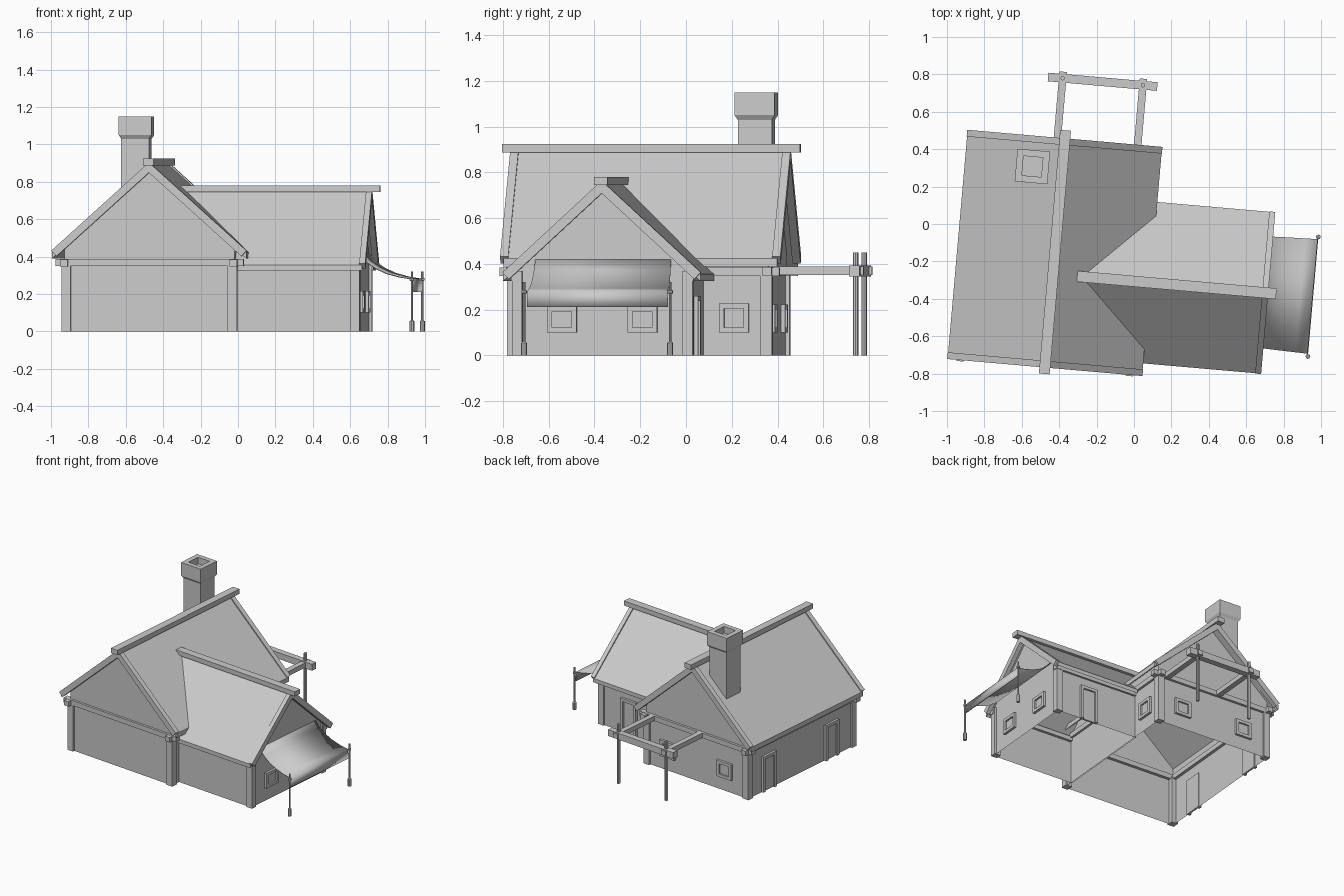
import bpy, bmesh
from math import radians, cos, sin, pi
from mathutils import Matrix, Vector

if "Cube" in bpy.data.objects:
    bpy.data.objects.remove(bpy.data.objects["Cube"])

TURN = Matrix.Rotation(radians(-5), 4, 'Z')   # whole house is turned slightly


def finish(name, bm, normals=True):
    if normals:
        bmesh.ops.recalc_face_normals(bm, faces=bm.faces)
    bm.transform(TURN)
    me = bpy.data.meshes.new(name)
    bm.to_mesh(me)
    bm.free()
    ob = bpy.data.objects.new(name, me)
    bpy.context.collection.objects.link(ob)
    return ob


def boxes(name, spans):
    bm = bmesh.new()
    for x0, x1, y0, y1, z0, z1 in spans:
        m = Matrix.Translation(((x0 + x1) / 2, (y0 + y1) / 2, (z0 + z1) / 2))
        m = m @ Matrix.Diagonal((x1 - x0, y1 - y0, z1 - z0, 1))
        bmesh.ops.create_cube(bm, size=1, matrix=m)
    return finish(name, bm)


def prism(name, pts, vec):
    bm = bmesh.new()
    f = bm.faces.new([bm.verts.new(p) for p in pts])
    r = bmesh.ops.extrude_face_region(bm, geom=[f], use_keep_orig=True)
    bmesh.ops.translate(bm, vec=vec, verts=[g for g in r['geom'] if isinstance(g, bmesh.types.BMVert)])
    return finish(name, bm)


def lathe(name, x, y, prof, n=8):
    bm = bmesh.new()
    rings = [[bm.verts.new((x + r * cos(2 * pi * i / n), y + r * sin(2 * pi * i / n), z)) for i in range(n)]
             for r, z in prof]
    for a, b in zip(rings, rings[1:]):
        for i in range(n):
            bm.faces.new((a[i], a[(i + 1) % n], b[(i + 1) % n], b[i]))
    bm.faces.new(rings[0])
    bm.faces.new(rings[-1])
    return finish(name, bm)


def shell(name, place, a0, a1, half, top, eave):
    # open-bottomed walls with gables; place(along, across, z)
    bm = bmesh.new()
    prof = [(-half, 0), (-half, eave), (0, top), (half, eave), (half, 0)]
    A = [bm.verts.new(place(a0, w, z)) for w, z in prof]
    B = [bm.verts.new(place(a1, w, z)) for w, z in prof]
    bm.faces.new(A)
    bm.faces.new(B[::-1])
    for i in (0, 3):
        bm.faces.new((A[i], B[i], B[i + 1], A[i + 1]))
    return finish(name, bm)


def opening(name, wall, pos, axis, sign, z0, z1, w, door=False):
    # frame and pane standing slightly proud of a wall
    t, h = 0.022, w / 2
    parts = [(-h, -h + t, z0, z1, .018), (h - t, h, z0, z1, .018), (-h, h, z1 - t, z1, .018),
             (-h + t, h - t, z0, z1 - t, .005)]
    if not door:
        parts.append((-h, h, z0, z0 + t, .018))
    out = []
    for a, b, c, d, depth in parts:
        lo, hi = sorted((wall - sign * .008, wall + sign * depth))
        out.append((lo, hi, pos + a, pos + b, c, d) if axis == 'x' else (pos + a, pos + b, lo, hi, c, d))
    boxes(name, out)


CX, CY = -0.408, -0.305          # ridge lines of main house and wing


def main(a, w, z):
    return Vector((CX + w, a, z))


def wing(a, w, z):
    return Vector((a, CY + w, z))


# walls
shell("main_walls", main, -.765, .365, .457, .865, .45)
shell("wing_walls", wing, .04, .70, .385, .725, .37)

# corner posts
P = .05
boxes("main_corner_posts", [(x, x + P, y, y + P, 0, .36) for x in (-.88, .012) for y in (-.78, .332)])
boxes("wing_corner_posts", [(.664, .714, y, y + .045, 0, .37) for y in (-.702, .047)])

# wall plates with projecting ends
boxes("main_plates_across", [(-.912, .098, y, y + .04, .35, .387) for y in (-.782, .343)])
boxes("main_plates_along", [(x, x + .04, -.812, .415, .348, .385) for x in (-.883, .025)])
boxes("wing_plates", [(.04, .72, y, y + .035, .325, .358) for y in (-.705, .06)])


# roofs: slope slabs, verge boards and ridge beams
def roof(name, place, half, top, eave, th, a_top0, a_eave0, a1, verges, ridge):
    for s, side in ((-1, "a"), (1, "b")):
        prism(f"{name}_roof_{side}",
              [place(a_top0, 0, top), place(a1, 0, top), place(a1, s * half, eave), place(a_eave0, s * half, eave)],
              (0, 0, -th))
    for v0, v1 in verges:
        H, T, E = half + .002, top + .012, eave + .008
        prof = [(-H, E), (0, T), (H, E), (H - .028, E - .03), (0, T - .055), (-H + .028, E - .03)]
        prism(f"{name}_verge_board", [place(v0, w, z) for w, z in prof], place(v1, 0, 0) - place(v0, 0, 0))
    r0, r1, rz0, rz1 = ridge
    prism(f"{name}_ridge_beam",
          [place(r0, w, z) for w, z in ((-.029, rz0), (.029, rz0), (.029, rz1), (-.029, rz1))],
          place(r1, 0, 0) - place(r0, 0, 0))


roof("main", main, .522, .892, .424, .035, -.79, -.79, .41,
     [(-.806, -.77), (.388, .424)], (-.84, .467, .888, .925))
roof("wing", wing, .433, .752, .355, .03, -.27, .06, .73,
     [(.715, .747)], (-.278, .79, .745, .78))

# chimney: shaft, flared cap and sunken flue
bm = bmesh.new()
rings = []
for h, z in ((.075, .5), (.075, 1.03), (.0875, 1.05), (.0875, 1.15), (.052, 1.15), (.052, 1.10)):
    rings.append([bm.verts.new((-.568 + sx * h, .259 + sy * h, z))
                  for sx, sy in ((-1, -1), (1, -1), (1, 1), (-1, 1))])
for a, b in zip(rings, rings[1:]):
    for i in range(4):
        bm.faces.new((a[i], a[(i + 1) % 4], b[(i + 1) % 4], b[i]))
bm.faces.new(rings[-1])
finish("chimney", bm)

# windows and doors
for v in (-.483, -.129):
    opening("wing_window", .70, v, 'x', 1, .10, .215, .13)
opening("main_side_window", .049, .216, 'x', 1, .10, .228, .13)
for u in (-.15, -.66):
    opening("main_back_window", .365, u, 'y', 1, .10, .222, .13)
for v in (.15, -.52):
    opening("main_left_door", -.865, v, 'x', -1, 0, .27, .14, True)
opening("wing_back_door", .08, .44, 'y', 1, 0, .26, .14, True)

# awning cloth with hanging flap
prof = [(.70, .42), (.74, .375), (.79, .34), (.85, .312), (.92, .293), (.985, .282), (.988, .212)]
bm = bmesh.new()
rows = []
for i, (u, z) in enumerate(prof):
    e = .012 * i / 6
    rows.append([bm.verts.new((u, y, z)) for y in (-.60 - e, -.005 + e)])
for a, b in zip(rows, rows[1:]):
    bm.faces.new((a[0], b[0], b[1], a[1]))
cloth = finish("awning_cloth", bm)
mod = cloth.modifiers.new("thickness", 'SOLIDIFY')
mod.thickness = .005
bpy.context.view_layer.objects.active = cloth
cloth.select_set(True)
bpy.ops.object.shade_smooth_by_angle(angle=radians(35))
cloth.select_set(False)

# awning poles with thick feet and collars
for v in (-.624, .017):
    lathe("awning_pole", .988, v, [(.013, 0), (.013, .055), (.006, .06), (.006, .27), (.012, .272),
                                   (.012, .284), (.006, .286), (.006, .32)])

# pergola at the back
boxes("pergola_cross_beam", [(-.526, .06, .72, .766, .345, .393)])
boxes("pergola_rafters", [(u - .02, u + .02, .36, .778, .352, .388) for u in (-.448, -.017)])
for u in (-.448, -.017):
    lathe("pergola_post", u, .743, [(.012, 0), (.012, .45)])
